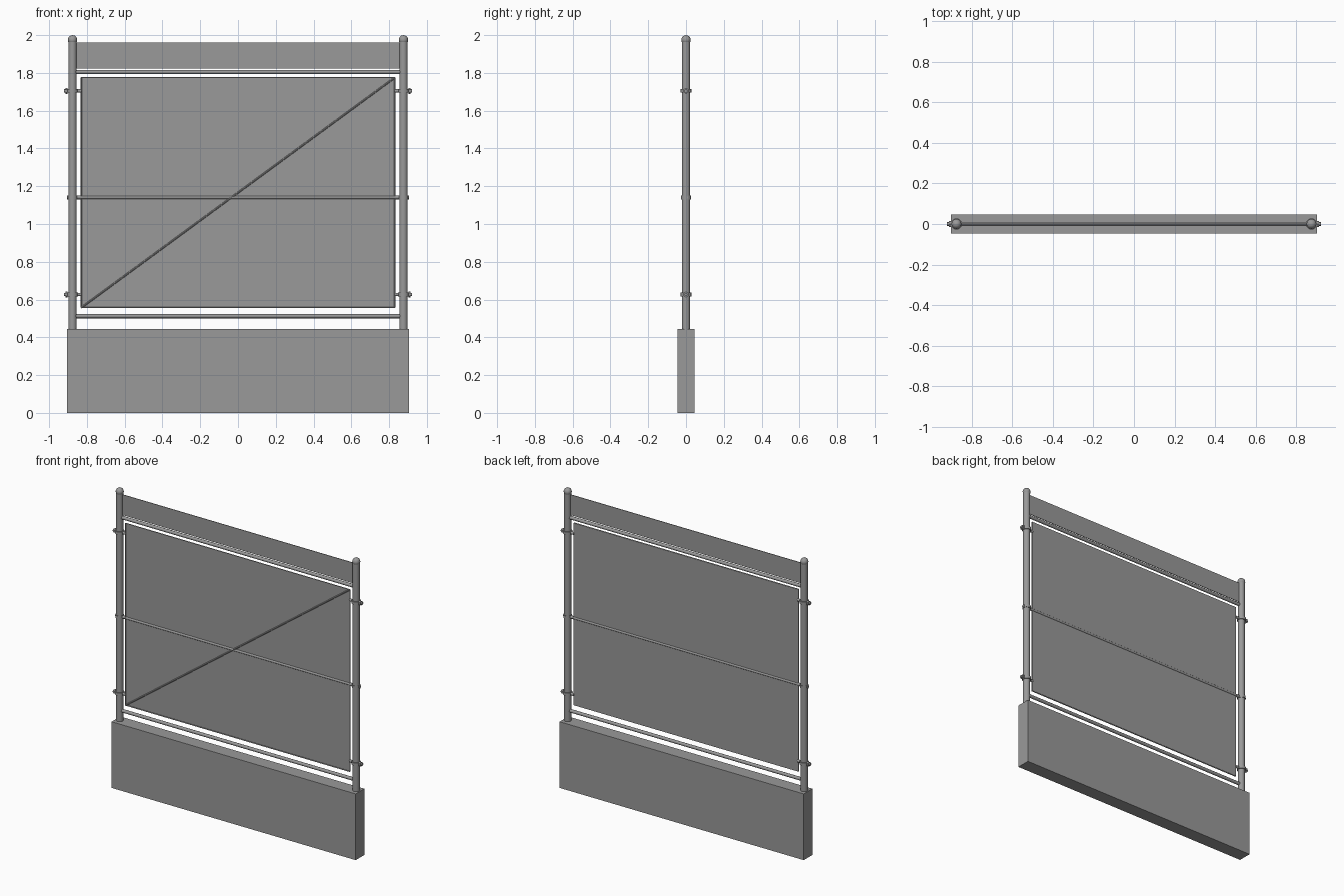
import bpy, math
from mathutils import Vector

if "Cube" in bpy.data.objects:
    bpy.data.objects.remove(bpy.data.objects["Cube"])

# Dark grey paint for every part
grey = bpy.data.materials.new("dark_grey")
grey.diffuse_color = (0.32, 0.32, 0.32, 1)
grey.use_nodes = True
grey.node_tree.nodes["Principled BSDF"].inputs["Base Color"].default_value = grey.diffuse_color


def finish(name, smooth=False):
    o = bpy.context.object
    o.name = name
    o.data.materials.append(grey)
    if smooth:
        bpy.ops.object.shade_smooth_by_angle(angle=math.radians(40))
    return o


def box(name, x, y, z):
    """Box from (min, max) ranges."""
    bpy.ops.mesh.primitive_cube_add(size=1, location=[(a + b) / 2 for a, b in (x, y, z)])
    o = finish(name)
    o.scale = [b - a for a, b in (x, y, z)]
    bpy.ops.object.transform_apply(location=False, rotation=False, scale=True)


def rod(name, a, b, r, sides=12):
    """Cylinder between two points."""
    a, b = Vector(a), Vector(b)
    d = b - a
    bpy.ops.mesh.primitive_cylinder_add(vertices=sides, radius=r, depth=d.length, location=(a + b) / 2)
    o = finish(name, sides > 8)
    o.rotation_euler = d.to_track_quat('Z', 'Y').to_euler()


PX = 0.876              # post centre
IN = 0.86               # rail ends inside the posts
W, Z0, Z1 = 0.83, 0.557, 1.775   # infill panel

# Low wall
box("base_wall", (-0.904, 0.904), (-0.046, 0.046), (0, 0.443))

# Sheets: board between the post tops and large infill panel
box("top_board", (-IN, IN), (-0.002, 0.002), (1.823, 1.96))
box("infill_panel", (-W, W), (-0.001, 0.002), (Z0, Z1))

# Rails and centre rod
rod("top_rail", (-IN, 0, 1.805), (IN, 0, 1.805), 0.011)
rod("bottom_rail", (-IN, 0, 0.512), (IN, 0, 0.512), 0.011)
rod("centre_rod", (-IN, 0, 1.141), (IN, 0, 1.141), 0.008)

# Wire frame and diagonal on the front of the panel
c = [(-W, -0.003, Z0), (W, -0.003, Z0), (W, -0.003, Z1), (-W, -0.003, Z1)]
for i in range(4):
    rod("panel_wire", c[i], c[(i + 1) % 4], 0.003, 8)
rod("diagonal_wire", c[0], c[2], 0.005, 8)

for s in (-1, 1):
    x = s * PX
    # Post with rounded cap
    rod("post", (x, 0, 0.44), (x, 0, 1.98), 0.022, 16)
    bpy.ops.mesh.primitive_uv_sphere_add(segments=12, ring_count=8, radius=0.025, location=(x, 0, 1.975))
    finish("post_cap", True)
    # Clamps with bolt and nut at the panel corners
    for z in (0.627, 1.705):
        rod("clamp_collar", (x, 0, z - 0.01), (x, 0, z + 0.01), 0.028, 16)
        rod("clamp_bolt", (s * 0.828, 0, z), (s * 0.922, 0, z), 0.009)
        rod("clamp_nut", (s * 0.903, 0, z), (s * 0.913, 0, z), 0.016, 6)
    # Small collar holding the centre rod
    rod("centre_collar", (x, 0, 1.131), (x, 0, 1.151), 0.026, 16)
    rod("centre_ferrule", (s * 0.832, 0, 1.141), (s * 0.904, 0, 1.141), 0.01)
